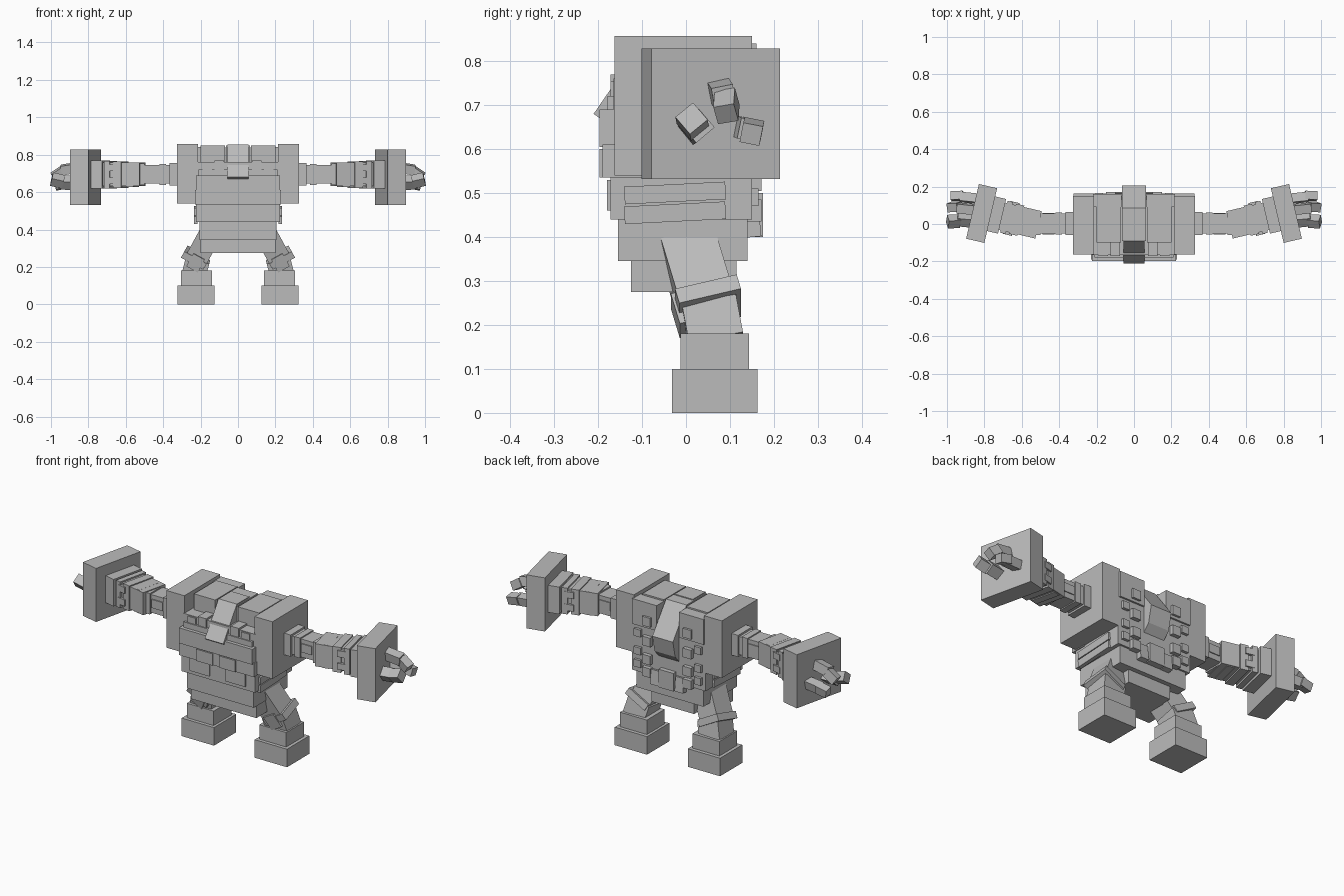
import bpy, bmesh
from mathutils import Matrix, Vector, Euler

cube = bpy.data.objects.get("Cube")
if cube:
    bpy.data.objects.remove(cube)

stone = bpy.data.materials.new("grey stone")
stone.use_nodes = True
GREY = (0.5, 0.5, 0.5, 1)
stone.diffuse_color = GREY
stone.node_tree.nodes["Principled BSDF"].inputs["Base Color"].default_value = GREY


def finish(name, bm):
    bmesh.ops.recalc_face_normals(bm, faces=bm.faces)
    mesh = bpy.data.meshes.new(name)
    bm.to_mesh(mesh)
    bm.free()
    mesh.materials.append(stone)
    obj = bpy.data.objects.new(name, mesh)
    bpy.context.collection.objects.link(obj)
    return obj


def box(name, centre, size, rot=(0, 0, 0), frame=None):
    """Box by centre and size, optionally placed inside a parent frame."""
    m = Matrix.LocRotScale(Vector(centre), Euler(rot), Vector(size))
    bm = bmesh.new()
    bmesh.ops.create_cube(bm, size=1, matrix=(frame @ m) if frame else m)
    return finish(name, bm)


def span(name, x, y, z):
    """Box by its ranges along the axes."""
    r = (x, y, z)
    return box(name, [(a + b) / 2 for a, b in r], [b - a for a, b in r])


def pair(make, name, *args, **kw):
    """Build a part on the left and its mirror image on the right."""
    left = make("left_" + name, *args, **kw)
    bm = bmesh.new()
    bm.from_mesh(left.data)
    bmesh.ops.scale(bm, vec=(-1, 1, 1), verts=bm.verts)
    finish("right_" + name, bm)


def prism(name, outline, half):
    """Side outline extruded across the body."""
    bm = bmesh.new()
    face = bm.faces.new([bm.verts.new((-half, y, z)) for y, z in outline])
    new = bmesh.ops.extrude_face_region(bm, geom=[face])["geom"]
    verts = [v for v in new if isinstance(v, bmesh.types.BMVert)]
    bmesh.ops.translate(bm, verts=verts, vec=(2 * half, 0, 0))
    return finish(name, bm)


# Torso tiers
span("pelvis", (-.13, .13), (-.125, .115), (.275, .36))
span("pelvis_front", (-.2, .2), (-.125, .06), (.275, .35))
span("waist", (-.205, .205), (-.155, .14), (.345, .44))
span("belly", (-.225, .225), (-.172, .15), (.44, .55))
span("chest", (-.225, .225), (-.165, .15), (.53, .76))
span("breast_plate", (-.23, .23), (-.19, -.1), (.535, .61))
span("upper_breast_plate", (-.225, .225), (-.197, -.1), (.605, .69))
span("collar", (-.21, .21), (-.178, -.1), (.69, .72))

# Chest and belly relief
pair(span, "breast_tile", (.02, .12), (-.197, -.18), (.535, .6))
pair(span, "belly_tile", (.05, .17), (-.18, -.165), (.46, .53))
for i, x in enumerate((.075, .14)):
    pair(span, f"collar_stone_{i}", (x, x + .05), (-.172, -.1), (.7, .77 - i * .015))
for i, z in enumerate((.455, .5)):
    pair(box, f"side_band_{i}", (.226, -.025, z), (.02, .23, .04), rot=(.05, 0, 0))

# Top slabs and shoulder blocks
pair(span, "top_slab", (.07, .2), (-.1, .095), (.75, .848))
pair(span, "rear_slab", (.068, .22), (.09, .16), (.7, .84))
pair(span, "shoulder", (.215, .325), (-.163, .15), (.54, .857))

# Sloping head and hump
prism("head", [(.02, .855), (-.09, .855), (-.21, .68), (-.185, .662), (.02, .66)], .056)
prism("hump", [(-.09, .85), (.085, .85), (.205, .69), (.185, .6), (.14, .55), (-.09, .55)], .063)

# Back stones
for i, z in enumerate((.74, .63, .53, .46)):
    pair(span, f"back_stone_{i}", (.1, .15), (.14, .172), (z - .025, z + .025))
    if i:
        pair(span, f"outer_back_stone_{i}", (.165, .205), (.14, .165), (z + .01, z + .05))
span("tail_stone", (-.045, .045), (.13, .175), (.4, .5))
pair(box, "tail_block", (.075, .15, .44), (.05, .035, .08), rot=(.1, 0, 0))

# Legs
pair(span, "foot", (.125, .323), (-.032, .163), (0, .1))
pair(span, "ankle", (.14, .305), (-.013, .143), (.1, .18))
TILT = (.26, -.5, 0)
pair(box, "calf", (.225, .06, .2), (.13, .125, .09), rot=(.18, -.25, 0))
pair(box, "thigh", (.185, .025, .31), (.12, .125, .17), rot=TILT)
pair(box, "knee_band", (.228, .05, .25), (.135, .145, .038), rot=TILT)
pair(box, "shin_plate", (.225, -.005, .225), (.07, .04, .08), rot=TILT)

# Upper arms with raised rings
pair(span, "upper_arm", (.32, .55), (-.05, .055), (.645, .745))
for i, (a, b, g) in enumerate(((.325, .365, .01), (.385, .42, .006), (.5, .535, .008))):
    pair(span, f"arm_ring_{i}", (a, b), (-.05 - g, .055 + g), (.645 - g, .745 + g))
pair(span, "arm_tile", (.425, .49), (-.056, .06), (.675, .722))

# Forearms, turned slightly backwards
arm = Matrix.Translation((.53, 0, .695)) @ Matrix.Rotation(.23, 4, "Z")
pair(box, "forearm", (.12, 0, 0), (.28, .15, .125), frame=arm)
for i, (x, w, d, h) in enumerate(((.035, .04, .14, .13), (.1, .045, .165, .14),
                                  (.155, .03, .175, .145), (.21, .06, .19, .15))):
    pair(box, f"forearm_ring_{i}", (x, 0, -.002), (w, d, h), frame=arm)
for i, z in enumerate((-.035, .035)):
    pair(box, f"forearm_tile_{i}", (.13, 0, z), (.05, .18, .035), frame=arm)

# Hand blocks
pair(box, "hand_block", (.29, -.01, -.015), (.1, .3, .297), frame=arm)

# Bent fingers: base centre, tip centre, thickness, roll
fingers = {
    "thumb": ((.9, .022, .65), (.965, .014, .662), .055, .7, -.12),
    "upper_finger": ((.9, .082, .725), (.96, .092, .698), .05, .2, .3),
    "lower_finger": ((.885, .14, .645), (.945, .15, .64), .048, -.2, .1),
}
for name, (base, tip, t, roll, bend) in fingers.items():
    pair(box, name + "_base", base, (.09, t, t), rot=(roll, bend * .5, .1))
    pair(box, name + "_tip", tip, (.065, t * .95, t * .95), rot=(roll, bend * 2, -.05))
